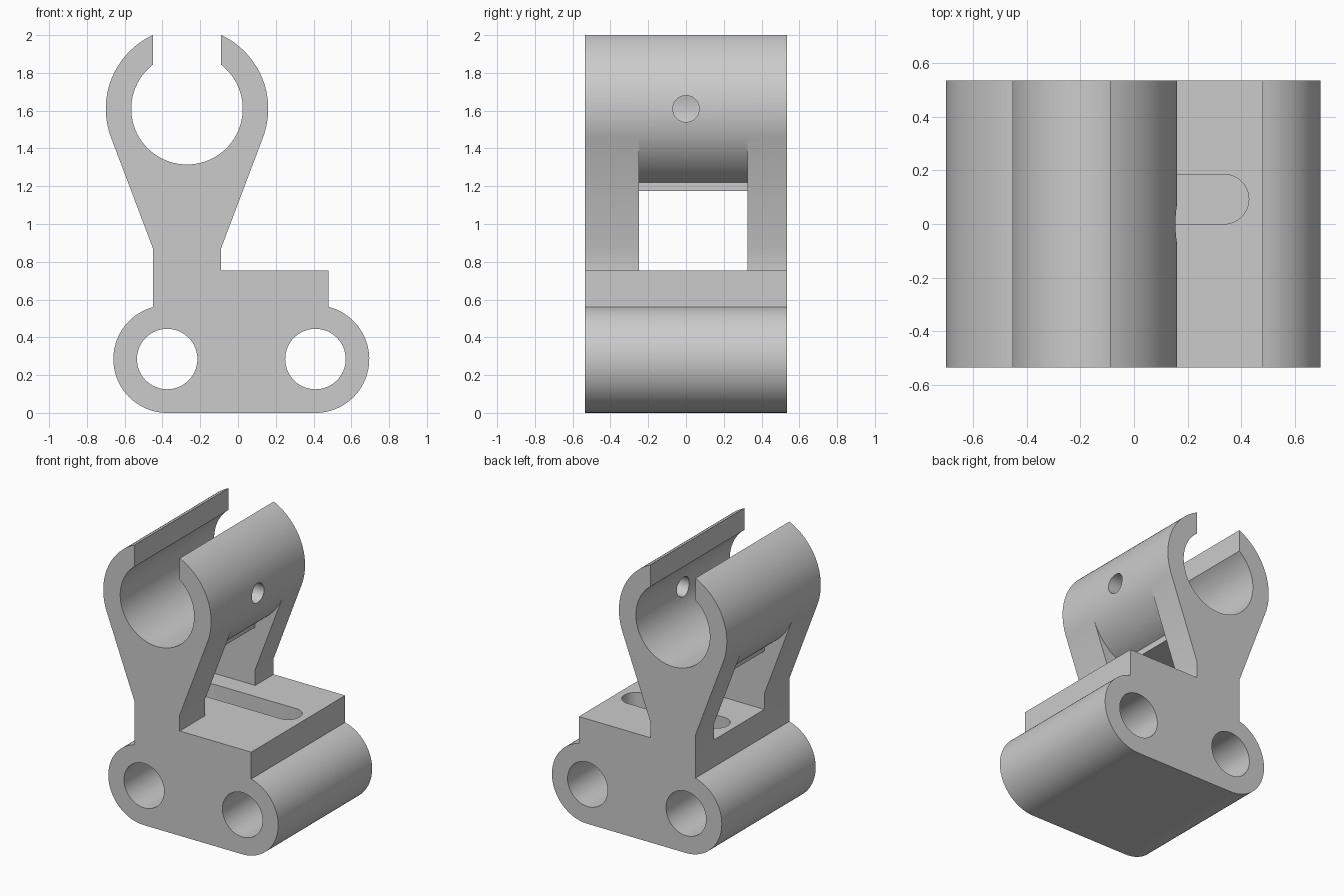
import bpy
import bmesh
from math import sin, cos, acos, atan2, hypot, radians, pi
from mathutils import Matrix

if "Cube" in bpy.data.objects:
    bpy.data.objects.remove(bpy.data.objects["Cube"])

HALF = 0.535                       # half depth along y
CX, CZ, R_OUT, R_IN = -0.27, 1.61, 0.43, 0.295   # clamp ring
NECK = 0.18                        # half width of neck and of top gap
LEFT, RIGHT = CX - NECK, CX + NECK
DECK, FLARE = 0.755, 0.87
BAR_L, BAR_R, BAR_RAD = -0.375, 0.41, 0.285      # base rounds
BLOCK_X = 0.48


def arc(cx, cz, r, a, b, n=40):
    return [(cx + r * cos(a + (b - a) * i / n), cz + r * sin(a + (b - a) * i / n))
            for i in range(n + 1)]


def prism(name, pts, lo, hi, axis="y"):
    """Extrude an outline along y (points are x, z) or along z (points are x, y)."""
    bm = bmesh.new()
    place = (lambda u, v: (u, lo, v)) if axis == "y" else (lambda u, v: (u, v, lo))
    face = bm.faces.new([bm.verts.new(place(u, v)) for u, v in pts])
    ext = bmesh.ops.extrude_face_region(bm, geom=[face])
    move = (0, hi - lo, 0) if axis == "y" else (0, 0, hi - lo)
    bmesh.ops.translate(bm, vec=move,
                        verts=[g for g in ext["geom"] if isinstance(g, bmesh.types.BMVert)])
    bmesh.ops.recalc_face_normals(bm, faces=bm.faces)
    mesh = bpy.data.meshes.new(name)
    bm.to_mesh(mesh)
    bm.free()
    ob = bpy.data.objects.new(name, mesh)
    bpy.context.collection.objects.link(ob)
    return ob


def cut(target, cutter):
    cutter.hide_render = True
    mod = target.modifiers.new("cut", "BOOLEAN")
    mod.operation, mod.solver, mod.object = "DIFFERENCE", "EXACT", cutter
    bpy.context.view_layer.objects.active = target
    bpy.ops.object.modifier_apply(modifier=mod.name)
    bpy.data.objects.remove(cutter)


# Side outline: rounded base, stepped deck, flared neck, open clamp ring
gap_out, gap_in = acos(NECK / R_OUT), acos(NECK / R_IN)
drop = FLARE - CZ
tangent = atan2(drop, NECK) + acos(R_OUT / hypot(NECK, drop))
outline = (
    arc(BAR_L, BAR_RAD, BAR_RAD, acos((LEFT - BAR_L) / BAR_RAD), 1.5 * pi)
    + arc(BAR_R, BAR_RAD, BAR_RAD, -pi / 2, acos((BLOCK_X - BAR_R) / BAR_RAD))
    + [(BLOCK_X, DECK), (RIGHT, DECK), (RIGHT, FLARE)]
    + arc(CX, CZ, R_OUT, tangent, gap_out)
    + arc(CX, CZ, R_IN, gap_in, -pi - gap_in, 80)
    + arc(CX, CZ, R_OUT, pi - gap_out, pi - tangent)
    + [(LEFT, FLARE)]
)
bracket = prism("clamp_bracket", outline, -HALF, HALF)

# Two bores through the base
for x in (BAR_L, BAR_R):
    cut(bracket, prism("bore_cutter", arc(x, BAR_RAD, 0.16, 0, 2 * pi, 64)[:-1], -1, 1))

# Window through the neck, leaving the ring and a small flat rib below it
window = (
    [(-0.8, DECK), (0.3, DECK), (0.3, CZ + R_OUT * sin(tangent))]
    + arc(CX, CZ, R_OUT, tangent, -gap_out)
    + [(RIGHT, 1.175), (LEFT, 1.175)]
    + arc(CX, CZ, R_OUT, pi + gap_out, pi - tangent)
    + [(-0.8, CZ + R_OUT * sin(tangent))]
)
cut(bracket, prism("window_cutter", window, -0.25, 0.325))

# Blind slot in the deck
slot = (arc(0.335, 0.0925, 0.0925, -pi / 2, pi / 2, 24)
        + arc(-0.305, 0.0925, 0.0925, pi / 2, 1.5 * pi, 24))
cut(bracket, prism("slot_cutter", slot, 0.57, 0.9, "z"))

# Screw hole through one arm of the ring
hole = prism("screw_cutter", arc(0, 0, 0.07, 0, 2 * pi, 40)[:-1], 0, 0.5, "z")
hole.data.transform(Matrix.Translation((CX + 0.15, 0, CZ)) @ Matrix.Rotation(radians(90), 4, "Y"))
cut(bracket, hole)

# Material and shading
grey = bpy.data.materials.new("light_grey")
grey.use_nodes = True
colour = (0.6, 0.6, 0.6, 1)
grey.diffuse_color = colour
grey.node_tree.nodes["Principled BSDF"].inputs["Base Color"].default_value = colour
bracket.data.materials.clear()
bracket.data.materials.append(grey)
for poly in bracket.data.polygons:
    poly.material_index = 0

bpy.ops.object.select_all(action="DESELECT")
bracket.select_set(True)
bpy.context.view_layer.objects.active = bracket
bpy.ops.object.shade_smooth_by_angle(angle=radians(30))
